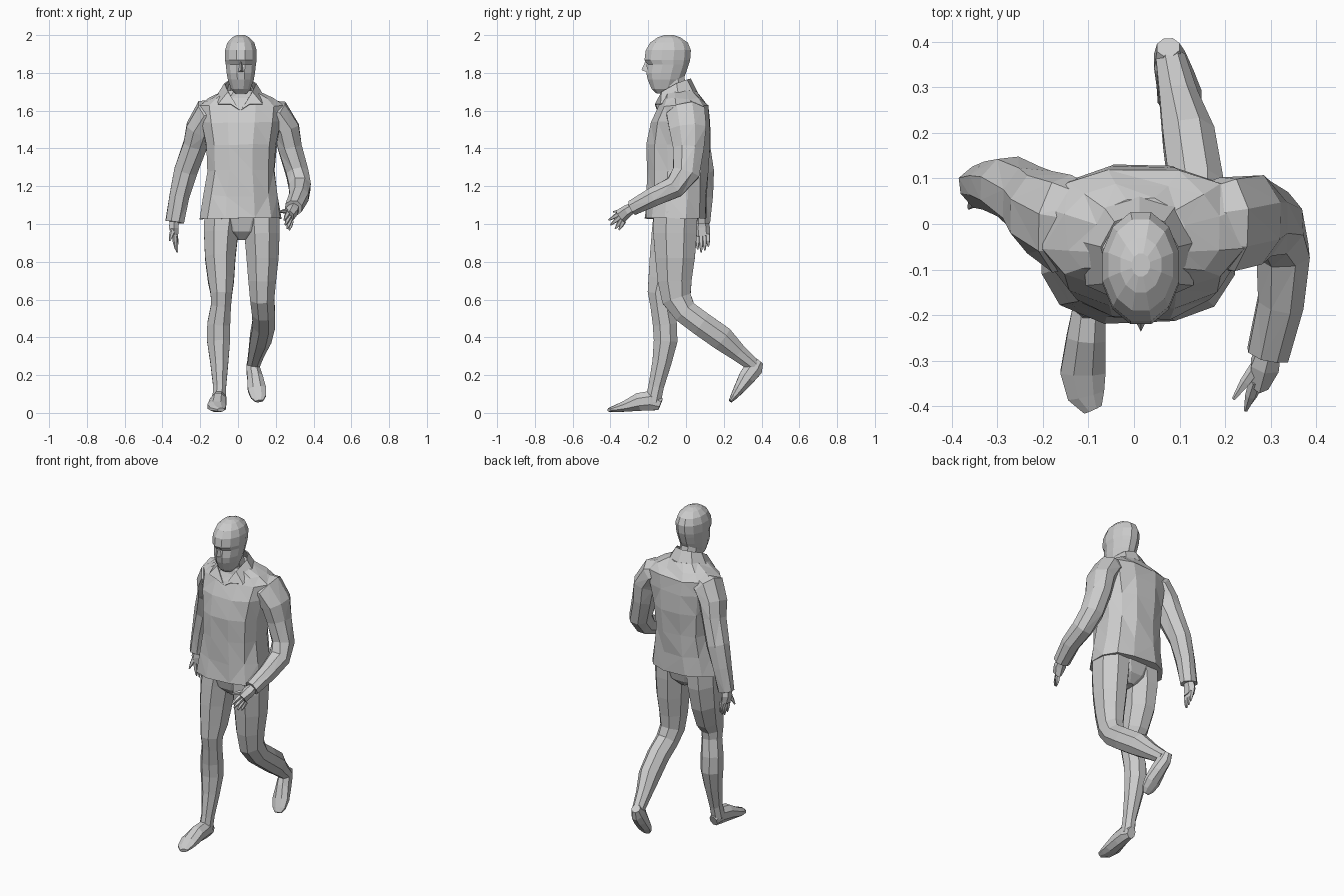
import bpy, bmesh, random
from math import cos, sin, pi
from mathutils import Vector

random.seed(4)


def make(name, bm):
    bmesh.ops.recalc_face_normals(bm, faces=bm.faces)
    me = bpy.data.meshes.new(name)
    bm.to_mesh(me)
    bm.free()
    ob = bpy.data.objects.new(name, me)
    bpy.context.collection.objects.link(ob)
    return ob


def loft(name, rings, n=8, p=1.0, flat=False, crumple=0.0, grow=1.0):
    """Skin rings (x, y, z, half width, half depth) set square to their path."""
    bm = bmesh.new()
    pts = [Vector(r[:3]) for r in rings]
    loops = []
    for i, r in enumerate(rings):
        t = Vector((0, 0, 1)) if flat else (
            pts[min(i + 1, len(pts) - 1)] - pts[max(i - 1, 0)]).normalized()
        u = Vector((1, 0, 0))
        u = (u - t * u.dot(t)).normalized()
        v = t.cross(u)
        loop = []
        for k in range(n):
            a = 2 * pi * (k + 0.5) / n
            c, s = cos(a), sin(a)
            c = grow * abs(c) ** p * (1 if c > 0 else -1)
            s = grow * abs(s) ** p * (1 if s > 0 else -1)
            j = Vector([random.uniform(-crumple, crumple) for _ in range(3)])
            loop.append(bm.verts.new(pts[i] + u * c * r[3] + v * s * r[4] + j))
        loops.append(loop)
    for a, b in zip(loops, loops[1:]):
        for k in range(n):
            m = (k + 1) % n
            bm.faces.new((a[k], a[m], b[m], b[k]))
    bm.faces.new(loops[0])
    bm.faces.new(loops[-1])
    if crumple:
        bmesh.ops.triangulate(bm, faces=[f for f in bm.faces if len(f.verts) == 4])
    return make(name, bm)


# Head: level slices given as z, front y, back y, half width
head = [(1.69, -.155, -.09, .03), (1.715, -.182, -.05, .052), (1.765, -.203, -.015, .069),
        (1.8, -.21, 0, .075), (1.845, -.203, .015, .08), (1.868, -.22, .022, .084),
        (1.92, -.213, .026, .084), (1.96, -.19, .01, .071), (1.988, -.15, -.03, .045),
        (2.0, -.115, -.065, .02)]
loft("head", [(.015, (f + b) / 2, z, w, (b - f) / 2) for z, f, b, w in head], 12,
     flat=True, grow=1.035)
loft("neck", [(.015, -.03, 1.6, .07, .07), (.015, -.055, 1.7, .06, .067),
              (.015, -.075, 1.8, .058, .065)], 8)

# Nose
bm = bmesh.new()
v = [bm.verts.new(q) for q in [(.015, -.212, 1.868), (-.004, -.2, 1.8),
                               (.034, -.2, 1.8), (.015, -.236, 1.815)]]
for f in ((0, 1, 3), (0, 3, 2), (1, 2, 3), (0, 2, 1)):
    bm.faces.new([v[i] for i in f])
make("nose", bm)

# Jacket body
loft("jacket", [(.01, -.055, 1.03, .222, .165), (.012, -.05, 1.15, .2, .16),
                (.018, -.045, 1.28, .182, .163), (.018, -.04, 1.42, .192, .172),
                (.02, -.027, 1.54, .215, .16), (.022, -.012, 1.625, .225, .135),
                (.02, -.018, 1.665, .175, .105), (.015, -.03, 1.705, .1, .085)],
     12, p=.8, flat=True, crumple=.005)

# Turned-down collar, both halves
bm = bmesh.new()
top = [(0, .025, 1.77), (.055, .005, 1.765), (.085, -.05, 1.745), (.065, -.13, 1.7), (.005, -.155, 1.605)]
low = [(0, .06, 1.70), (.08, .04, 1.695), (.125, -.04, 1.68), (.118, -.135, 1.635), (.05, -.165, 1.635)]
for s in (1, -1):
    a, b = ([bm.verts.new((.012 + s * x, y, z)) for x, y, z in e] for e in (top, low))
    for i in range(4):
        bm.faces.new((a[i], a[i + 1], b[i + 1], b[i]))
bmesh.ops.remove_doubles(bm, verts=bm.verts, dist=.001)
collar = make("collar", bm)
collar.modifiers.new("cloth", "SOLIDIFY").thickness = .006

# Sleeves, rooted inside the shoulders
loft("sleeve_forward", [(.11, -.005, 1.605, .055, .08), (.205, .0, 1.58, .078, .108),
                        (.256, .01, 1.5, .073, .1), (.275, .012, 1.4, .065, .085),
                        (.312, .0, 1.27, .063, .074), (.328, -.06, 1.195, .06, .063),
                        (.323, -.17, 1.145, .055, .052), (.295, -.285, 1.085, .047, .042)],
     8, crumple=.003, grow=1.03)
loft("sleeve_back", [(-.07, -.01, 1.605, .055, .08), (-.16, .0, 1.58, .078, .108),
                     (-.207, .025, 1.5, .073, .095), (-.228, .05, 1.42, .065, .08),
                     (-.277, .08, 1.28, .063, .068), (-.31, .085, 1.15, .056, .058),
                     (-.335, .083, 1.01, .05, .048)],
     8, crumple=.003, grow=1.03)


# Hands: a palm plus tapering fingers
def hand(side, palm, knuckles, tips, thumb):
    loft("palm_" + side, palm, 6, grow=1.06)
    for i, (a, b) in enumerate(list(zip(knuckles, tips)) + [thumb]):
        a, b = Vector(a), Vector(b)
        m = a.lerp(b, .5)
        loft("finger_%s_%d" % (side, i), [(*a, .014, .014), (*m, .012, .012), (*b, .004, .004)], 5)


hand("forward", [(.297, -.275, 1.09, .028, .025), (.287, -.31, 1.07, .034, .03),
                 (.275, -.348, 1.04, .022, .036)],
     [(.266, -.345, 1.06), (.272, -.345, 1.04), (.277, -.338, 1.025), (.283, -.33, 1.015)],
     [(.245, -.41, 1.02), (.25, -.40, .995), (.26, -.375, .975), (.272, -.355, .968)],
     ((.27, -.31, 1.07), (.218, -.385, 1.065)))
hand("back", [(-.336, .083, 1.03, .028, .028), (-.34, .085, .98, .027, .04),
              (-.335, .088, .935, .02, .038)],
     [(-.337, .06, .945), (-.334, .08, .94), (-.332, .098, .94), (-.33, .115, .945)],
     [(-.33, .062, .865), (-.322, .08, .85), (-.32, .1, .86), (-.32, .118, .88)],
     ((-.343, .06, .975), (-.362, .035, .91)))

# Hips
loft("hips", [(.02, -.055, .915, .03, .06), (.02, -.055, .96, .12, .105),
              (.02, -.055, 1.06, .2, .13)], 12, p=.85, flat=True)

# Standing leg and foot
loft("leg_front", [(-.08, -.055, 1.06, .1, .118), (-.09, -.062, .95, .092, .122),
                   (-.094, -.08, .82, .082, .115), (-.09, -.108, .7, .07, .095),
                   (-.088, -.133, .63, .058, .072), (-.09, -.128, .57, .054, .062),
                   (-.102, -.112, .47, .062, .065), (-.103, -.108, .38, .062, .064),
                   (-.099, -.127, .27, .049, .052), (-.097, -.158, .14, .035, .042),
                   (-.1, -.175, .06, .037, .043)], 8, grow=1.06)
loft("foot_front", [(-.095, -.135, .045, .026, .034), (-.098, -.185, .065, .038, .055),
                    (-.105, -.25, .058, .045, .05), (-.112, -.325, .034, .052, .03),
                    (-.105, -.375, .022, .043, .019), (-.09, -.407, .016, .022, .01)], 8,
     grow=1.03)

# Trailing leg and foot, bent at the knee
loft("leg_back", [(.122, -.055, 1.06, .1, .118), (.127, -.058, .95, .095, .118),
                  (.13, -.058, .82, .087, .107), (.128, -.06, .7, .075, .092),
                  (.128, -.05, .605, .065, .08), (.135, -.005, .535, .062, .066),
                  (.137, .08, .472, .061, .066), (.12, .19, .395, .058, .066),
                  (.098, .275, .32, .043, .047), (.08, .36, .25, .033, .036)], 8, grow=1.06)
loft("foot_back", [(.075, .388, .275, .026, .026), (.078, .36, .24, .036, .052),
                   (.09, .32, .185, .043, .045), (.1, .28, .125, .051, .03),
                   (.108, .252, .085, .042, .018), (.112, .235, .062, .022, .01)], 8,
     grow=1.03)
